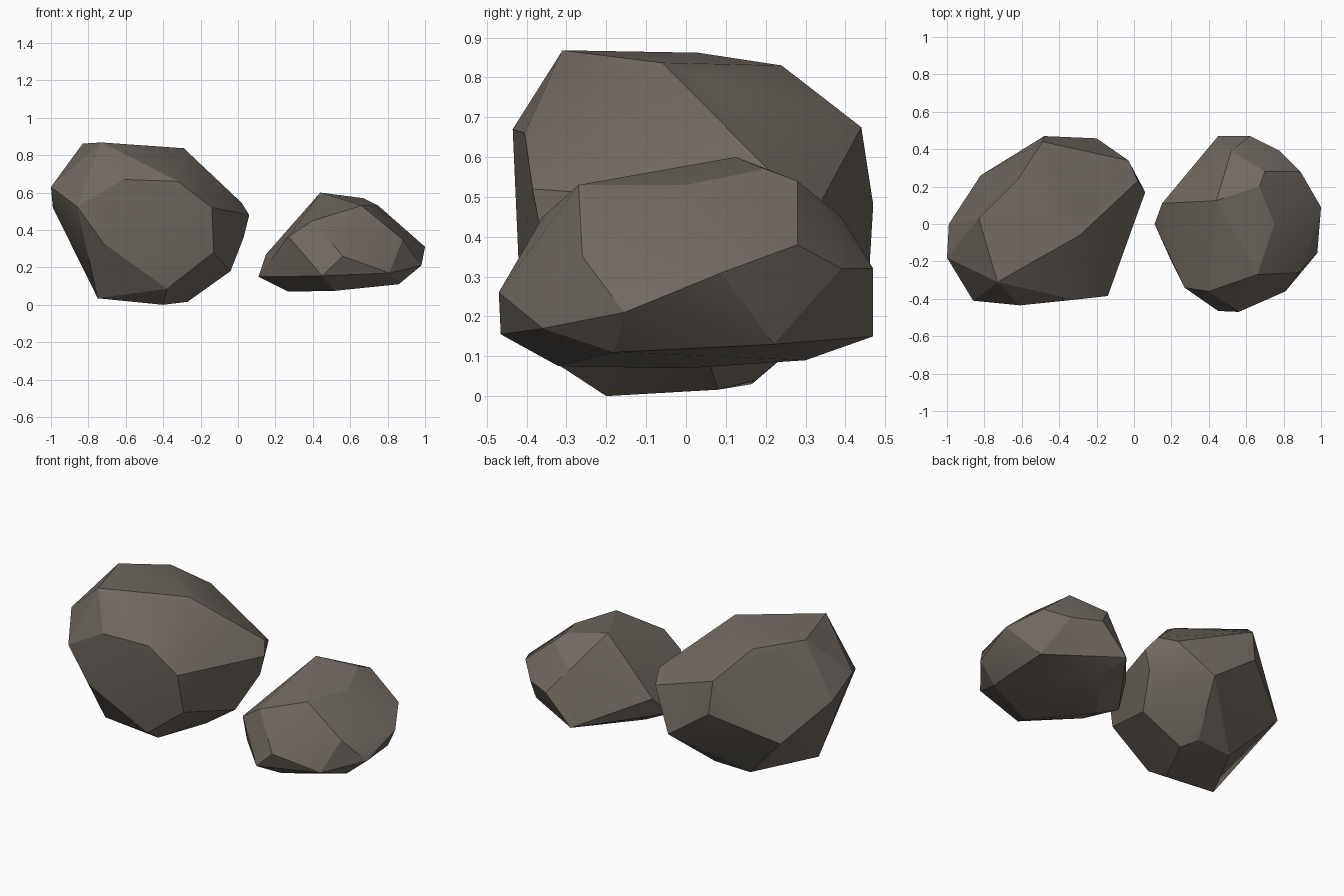
import bpy, bmesh, math

if "Cube" in bpy.data.objects:
    bpy.data.objects.remove(bpy.data.objects["Cube"])

stone = bpy.data.materials.new("warm_grey_stone")
stone.diffuse_color = (0.165, 0.142, 0.12, 1)
stone.use_nodes = True
stone.node_tree.nodes["Principled BSDF"].inputs["Base Color"].default_value = stone.diffuse_color


def rock(name, corners):
    """Faceted boulder: convex shell around its corner points."""
    bm = bmesh.new()
    for c in corners:
        bm.verts.new(c)
    hull = bmesh.ops.convex_hull(bm, input=bm.verts)
    loose = {g for g in hull["geom_interior"] + hull["geom_unused"]
             if isinstance(g, bmesh.types.BMVert)}
    bmesh.ops.delete(bm, geom=list(loose), context='VERTS')
    # merge nearly flat triangles into larger facets
    bmesh.ops.dissolve_limit(bm, angle_limit=math.radians(4),
                             verts=bm.verts, edges=bm.edges)
    bmesh.ops.recalc_face_normals(bm, faces=bm.faces)
    me = bpy.data.meshes.new(name)
    bm.to_mesh(me)
    bm.free()
    me.materials.append(stone)
    ob = bpy.data.objects.new(name, me)
    bpy.context.collection.objects.link(ob)
    bpy.ops.object.select_all(action='DESELECT')
    ob.select_set(True)
    bpy.context.view_layer.objects.active = ob
    bpy.ops.object.shade_smooth_by_angle(angle=math.radians(22))
    return ob


# tall boulder on the left
rock("large_rock", [
    # crown
    (-.73, -.31, .868), (-.83, .03, .862), (-.62, .24, .83),
    (-.29, -.06, .837), (-.27, .03, .80), (-.49, .44, .675),
    # left side
    (-1, -.18, .63), (-.99, 0, .52), (-.86, -.41, .525), (-.82, .26, .31),
    # front
    (-.61, -.435, .67), (-.32, -.405, .66), (-.14, -.385, .52),
    (-.72, -.42, .33), (-.13, -.34, .28), (-.38, -.33, .085),
    # right side and back
    (.02, .23, .545), (.06, .17, .48), (-.03, .34, .49), (.03, .17, .36),
    (-.04, .03, .18), (-.48, .47, .48), (-.2, .458, .28),
    # underside
    (-.40, -.2, 0), (-.75, -.21, .035), (-.27, .08, .016),
    (-.55, .165, .03), (-.32, .175, .04)])

# low boulder on the right
rock("small_rock", [
    # crown
    (.44, .125, .6), (.67, .2, .57), (.75, 0, .53), (.66, -.27, .53),
    (.70, .28, .54), (.40, -.36, .45), (.52, .39, .45),
    # right side
    (.89, .28, .38), (1, .09, .31), (.98, -.155, .21), (.88, -.26, .35),
    (.81, -.36, .17),
    # front and left side
    (.27, -.34, .365), (.56, -.47, .26), (.45, -.465, .155),
    (.15, .11, .27), (.11, 0, .15), (.2, -.2, .15),
    # back
    (.62, .47, .32), (.78, .39, .32), (.45, .47, .15),
    # underside
    (.27, 0, .07), (.52, -.32, .075), (.86, -.18, .11),
    (.86, .22, .13), (.5, .3, .09)])
